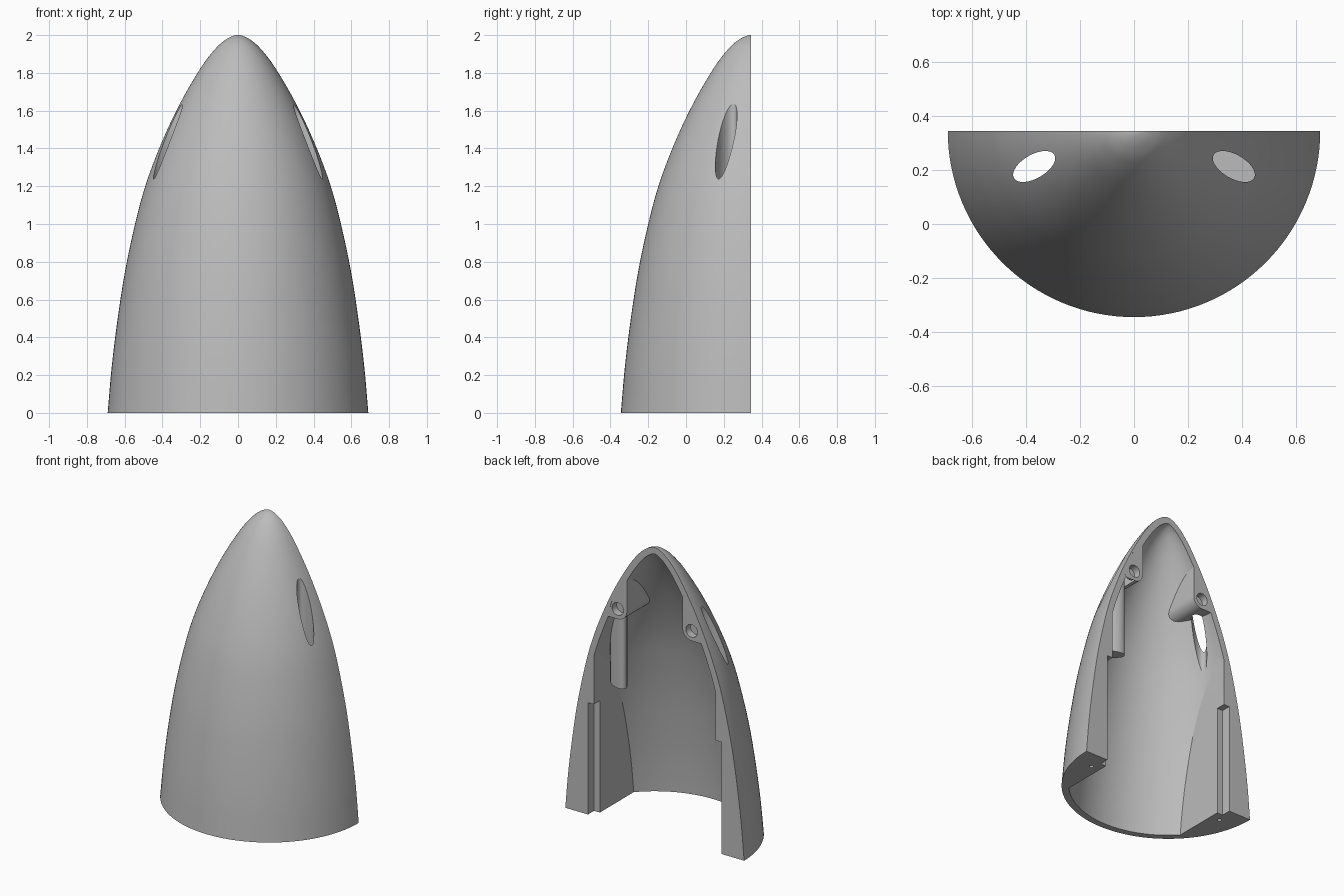
import bpy, bmesh, math
from mathutils import Matrix

if "Cube" in bpy.data.objects:
    bpy.data.objects.remove(bpy.data.objects["Cube"])

WALL = 0.045      # shell thickness
RAIL_X = 0.47     # inner plane of the side rails
SHIFT_Y = 0.345   # split plane position

grey = bpy.data.materials.new("light_grey")
grey.diffuse_color = (0.5, 0.5, 0.5, 1)
grey.use_nodes = True
grey.node_tree.nodes["Principled BSDF"].inputs["Base Color"].default_value = grey.diffuse_color


def finish(name, bm):
    bmesh.ops.recalc_face_normals(bm, faces=bm.faces[:])
    mesh = bpy.data.meshes.new(name)
    bm.to_mesh(mesh)
    bm.free()
    mesh.materials.append(grey)
    ob = bpy.data.objects.new(name, mesh)
    bpy.context.collection.objects.link(ob)
    return ob


def box(name, lo, hi):
    bm = bmesh.new()
    bmesh.ops.create_cube(bm, size=1)
    for v in bm.verts:
        v.co = [lo[i] + (v.co[i] + 0.5) * (hi[i] - lo[i]) for i in range(3)]
    return finish(name, bm)


def prism(name, pts, axis, a, b):
    """Extrude an outline along y (points are x, z) or z (points are x, y)."""
    bm = bmesh.new()
    place = (lambda p, t: (p[0], t, p[1])) if axis == "y" else (lambda p, t: (p[0], p[1], t))
    r0 = [bm.verts.new(place(p, a)) for p in pts]
    r1 = [bm.verts.new(place(p, b)) for p in pts]
    bm.faces.new(r0)
    bm.faces.new(r1[::-1])
    n = len(pts)
    for i in range(n):
        bm.faces.new((r0[i], r1[i], r1[(i + 1) % n], r0[(i + 1) % n]))
    return finish(name, bm)


def ellipse(cx, cy, a, b, tilt=0.0, n=40):
    c, s = math.cos(tilt), math.sin(tilt)
    out = []
    for i in range(n):
        t = 2 * math.pi * i / n
        u, v = a * math.cos(t), b * math.sin(t)
        out.append((cx + u * c - v * s, cy + u * s + v * c))
    return out


def revolve(name, prof, half=False, n=128):
    """Closed solid of revolution; the last profile point is the tip."""
    bm = bmesh.new()
    rings = [[bm.verts.new((r * math.cos(2 * math.pi * i / n), r * math.sin(2 * math.pi * i / n), z))
              for i in range(n)] for r, z in prof[:-1]]
    tip = bm.verts.new((0, 0, prof[-1][1]))
    for p, q in zip(rings, rings[1:]):
        for i in range(n):
            j = (i + 1) % n
            bm.faces.new((p[i], p[j], q[j], q[i]))
    for i in range(n):
        bm.faces.new((rings[-1][i], rings[-1][(i + 1) % n], tip))
    bm.faces.new(rings[0][::-1])
    if half:
        bmesh.ops.bisect_plane(bm, geom=bm.verts[:] + bm.edges[:] + bm.faces[:], dist=1e-5,
                               plane_co=(0, 0, 0), plane_no=(0, 1, 0), clear_outer=True)
        bmesh.ops.holes_fill(bm, edges=[e for e in bm.edges if e.is_boundary], sides=0)
    return finish(name, bm)


def boolean(target, cutter, op="DIFFERENCE"):
    mod = target.modifiers.new("cut", "BOOLEAN")
    mod.operation, mod.object, mod.solver = op, cutter, "EXACT"
    bpy.context.view_layer.objects.active = target
    bpy.ops.object.modifier_apply(modifier=mod.name)
    bpy.data.objects.remove(cutter)


# Outer profile (radius, height), smoothed by a spline
key = [(0.712, -0.25), (0.69, 0), (0.668, 0.25), (0.637, 0.5), (0.598, 0.75), (0.545, 1.0),
       (0.488, 1.21), (0.405, 1.43), (0.306, 1.64), (0.195, 1.83), (0.118, 1.93),
       (0.066, 1.975), (0.025, 1.996), (0, 2.0), (-0.025, 1.996)]
outer = []
for k in range(1, len(key) - 2):
    p0, p1, p2, p3 = key[k - 1:k + 3]
    for s in range(4):
        t = s / 4
        outer.append(tuple(0.5 * (2 * b + (c - a) * t + (2 * a - 5 * b + 4 * c - d) * t * t
                                  + (3 * b - a - 3 * c + d) * t ** 3)
                           for a, b, c, d in zip(p0, p1, p2, p3)))
outer.append((0, 2.0))

# Inner profile: outer one moved inwards by the wall thickness
inner = [(outer[0][0] - WALL + 0.005, -0.1)]
for k in range(1, len(outer) - 1):
    dr, dz = outer[k + 1][0] - outer[k - 1][0], outer[k + 1][1] - outer[k - 1][1]
    ln = math.hypot(dr, dz)
    r, z = outer[k][0] - WALL * dz / ln, outer[k][1] + WALL * dr / ln
    if r > 0.004 and z > inner[-1][1]:
        inner.append((r, z))
inner.append((0, 2 - WALL))

shell = revolve("half_nose_shell", outer, half=True)

# Cavity: flat side rails and screw bosses are left standing
cavity = revolve("cavity", inner)
boolean(cavity, box("rail_limit", (-RAIL_X, -1, -0.5), (RAIL_X, 1, 2.5)), "INTERSECT")
for sx in (-1, 1):
    arc = [(0.285 + 0.07 * math.cos(t), 1.495 + 0.07 * math.sin(t))
           for t in (math.pi + i * math.pi / 24 for i in range(13))]
    pts = [(sx * x, z) for x, z in arc + [(0.7, 1.425), (0.7, 1.95), (0.215, 1.95)]]
    boolean(cavity, prism("boss", pts, "y", -0.9, 0.9))
boolean(shell, cavity)

for sx in (-1, 1):
    # Oval access opening, cut straight down
    boolean(shell, prism("opening", ellipse(sx * 0.37, -0.132, 0.0864, 0.0437, -sx * math.radians(30), 64),
                         "z", 0.9, 2.2))
    # Round pocket in the boss
    boolean(shell, prism("pocket", ellipse(sx * 0.285, 1.495, 0.044, 0.044), "y", -0.05, 0.1))
    # Alignment recess along the rail
    xs = sorted((sx * 0.44, sx * 0.515))
    boolean(shell, box("recess", (xs[0], -0.067, -0.1), (xs[1], 0.1, 0.78)))
    # Small pilot hole under the rail
    boolean(shell, prism("pilot", ellipse(sx * 0.54, -0.13, 0.014, 0.014, 0, 20), "z", -0.1, 0.15))

shell.data.transform(Matrix.Translation((0, SHIFT_Y, 0)))
bpy.ops.object.select_all(action="DESELECT")
shell.select_set(True)
bpy.context.view_layer.objects.active = shell
bpy.ops.object.shade_smooth_by_angle(angle=math.radians(25))
